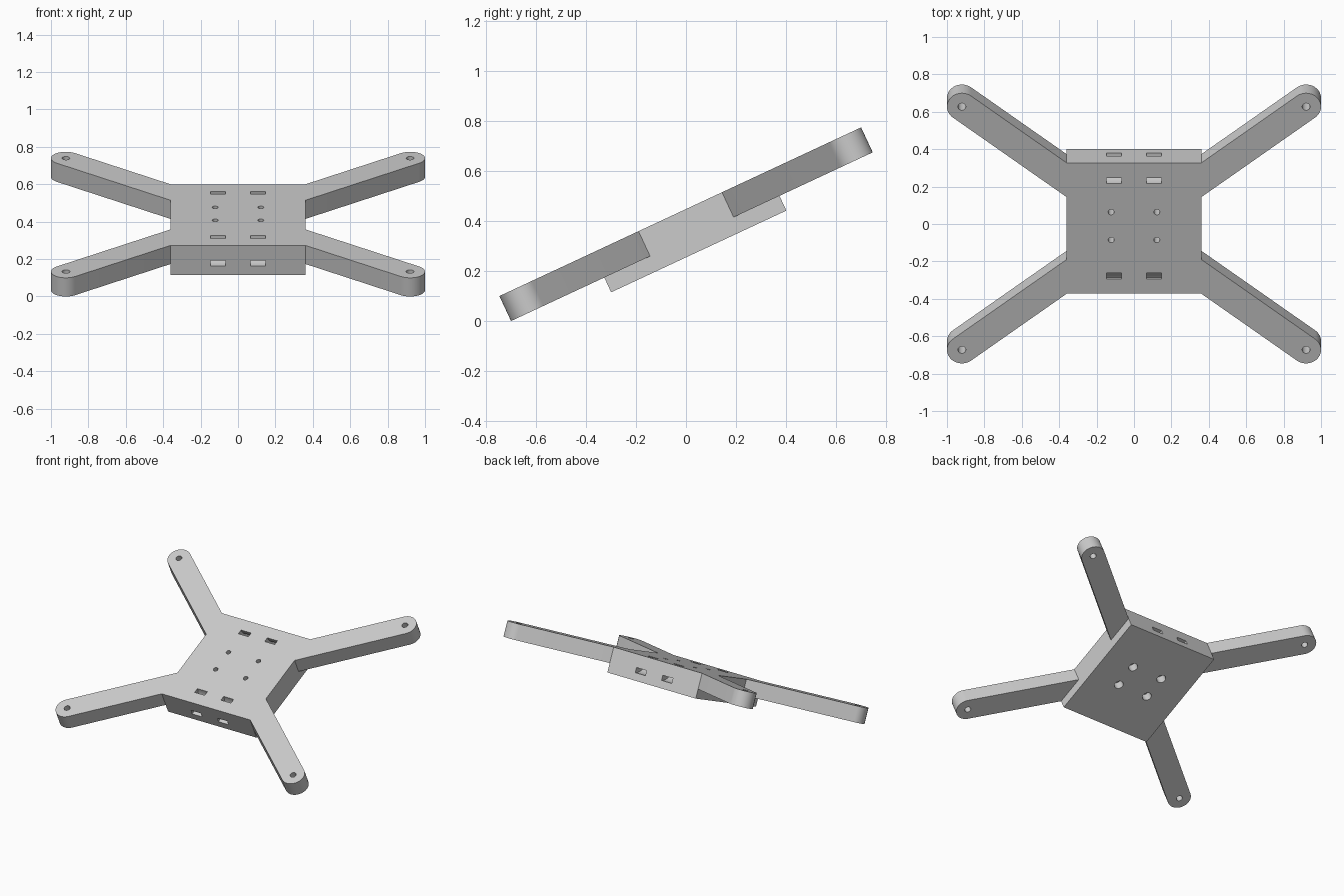
import bpy, bmesh, math
from mathutils import Matrix

if "Cube" in bpy.data.objects:
    bpy.data.objects.remove(bpy.data.objects["Cube"])

TILT = math.radians(25)
HALF_X, HALF_Y, DEPTH = 0.36, 0.386, 0.175   # central body
ARM_DEPTH, TIP_R = 0.11, 0.08
TIP_X, TIP_Y = 0.92, 0.717                   # arm end centre


def prism(name, outline, z0, z1):
    """Extrude a flat outline from z0 up to z1."""
    bm = bmesh.new()
    face = bm.faces.new([bm.verts.new((x, y, z0)) for x, y in outline])
    ext = bmesh.ops.extrude_face_region(bm, geom=[face])
    bmesh.ops.translate(bm, vec=(0, 0, z1 - z0),
                        verts=[v for v in ext["geom"] if isinstance(v, bmesh.types.BMVert)])
    bmesh.ops.recalc_face_normals(bm, faces=bm.faces)
    mesh = bpy.data.meshes.new(name)
    bm.to_mesh(mesh)
    bm.free()
    ob = bpy.data.objects.new(name, mesh)
    bpy.context.collection.objects.link(ob)
    return ob


def arc(cx, cy, r, a0, a1, n):
    return [(cx + r * math.cos(a0 + (a1 - a0) * i / n),
             cy + r * math.sin(a0 + (a1 - a0) * i / n)) for i in range(n + 1)]


def cylinder(name, x, y, r, z0, z1):
    return prism(name, arc(x, y, r, 0, 2 * math.pi, 32)[:-1], z0, z1)


def combine(ob, other, operation):
    """Apply a boolean, then discard the helper."""
    mod = ob.modifiers.new(operation, "BOOLEAN")
    mod.operation, mod.object, mod.solver = operation, other, "EXACT"
    bpy.context.view_layer.objects.active = ob
    bpy.ops.object.modifier_apply(modifier=mod.name)
    bpy.data.objects.remove(other)


# Central body
frame = prism("frame", [(-HALF_X, -HALF_Y), (HALF_X, -HALF_Y),
                        (HALF_X, HALF_Y), (-HALF_X, HALF_Y)], -DEPTH, 0)

# Four arms with rounded ends, outer edge meeting the body corner
ang = math.atan2(TIP_Y - 0.285, TIP_X - HALF_X)
nx, ny = -math.sin(ang) * TIP_R, math.cos(ang) * TIP_R
root_x = 0.24
root_y = TIP_Y - (TIP_X - root_x) * math.tan(ang)
arm = [(root_x + nx, root_y + ny), (root_x - nx, root_y - ny)]
arm += arc(TIP_X, TIP_Y, TIP_R, ang - math.pi / 2, ang + math.pi / 2, 24)
corners = [(sx, sy) for sx in (-1, 1) for sy in (-1, 1)]
for sx, sy in corners:
    combine(frame, prism("arm", [(sx * x, sy * y) for x, y in arm], -ARM_DEPTH, 0), "UNION")

for sx, sy in corners:
    # Motor hole
    combine(frame, cylinder("motor_hole", sx * TIP_X, sy * TIP_Y, 0.021, -0.3, 0.1), "DIFFERENCE")
    # Mounting hole with a counterbore underneath
    x, y = sx * 0.122, 0.013 + sy * 0.082
    combine(frame, cylinder("screw_hole", x, y, 0.016, -0.3, 0.1), "DIFFERENCE")
    combine(frame, cylinder("counterbore", x, y, 0.031, -0.3, -DEPTH + 0.06), "DIFFERENCE")
    # Curved strap channel from the top face to the end face
    ring = (arc(0, 0, 0.123, math.pi * 0.9, math.pi * 1.6, 28)
            + arc(0, 0, 0.088, math.pi * 1.6, math.pi * 0.9, 28))
    strap = prism("strap_slot", [(sy * (HALF_Y + u), w) for u, w in ring], -0.041, 0.041)
    strap.data.transform(Matrix.Translation((sx * 0.107, 0, 0))
                         @ Matrix(((0, 0, 1, 0), (1, 0, 0, 0), (0, 1, 0, 0), (0, 0, 0, 1))))
    combine(frame, strap, "DIFFERENCE")

# Merge leftover seams on flat faces
bm = bmesh.new()
bm.from_mesh(frame.data)
bmesh.ops.remove_doubles(bm, verts=bm.verts, dist=0.0002)
bmesh.ops.dissolve_limit(bm, angle_limit=0.01, verts=bm.verts, edges=bm.edges)
bm.to_mesh(frame.data)
bm.free()

# Grey material
grey = bpy.data.materials.new("grey")
grey.diffuse_color = (0.6, 0.6, 0.6, 1)
grey.use_nodes = True
grey.node_tree.nodes["Principled BSDF"].inputs["Base Color"].default_value = grey.diffuse_color
frame.data.materials.clear()
frame.data.materials.append(grey)
for p in frame.data.polygons:
    p.material_index = 0

# Tilt the whole frame, back end up
frame.rotation_euler = (TILT, 0, 0)
frame.location = (0, -0.023, 0.4365)
frame.select_set(True)
bpy.context.view_layer.objects.active = frame
bpy.ops.object.shade_smooth_by_angle(angle=math.radians(30))
